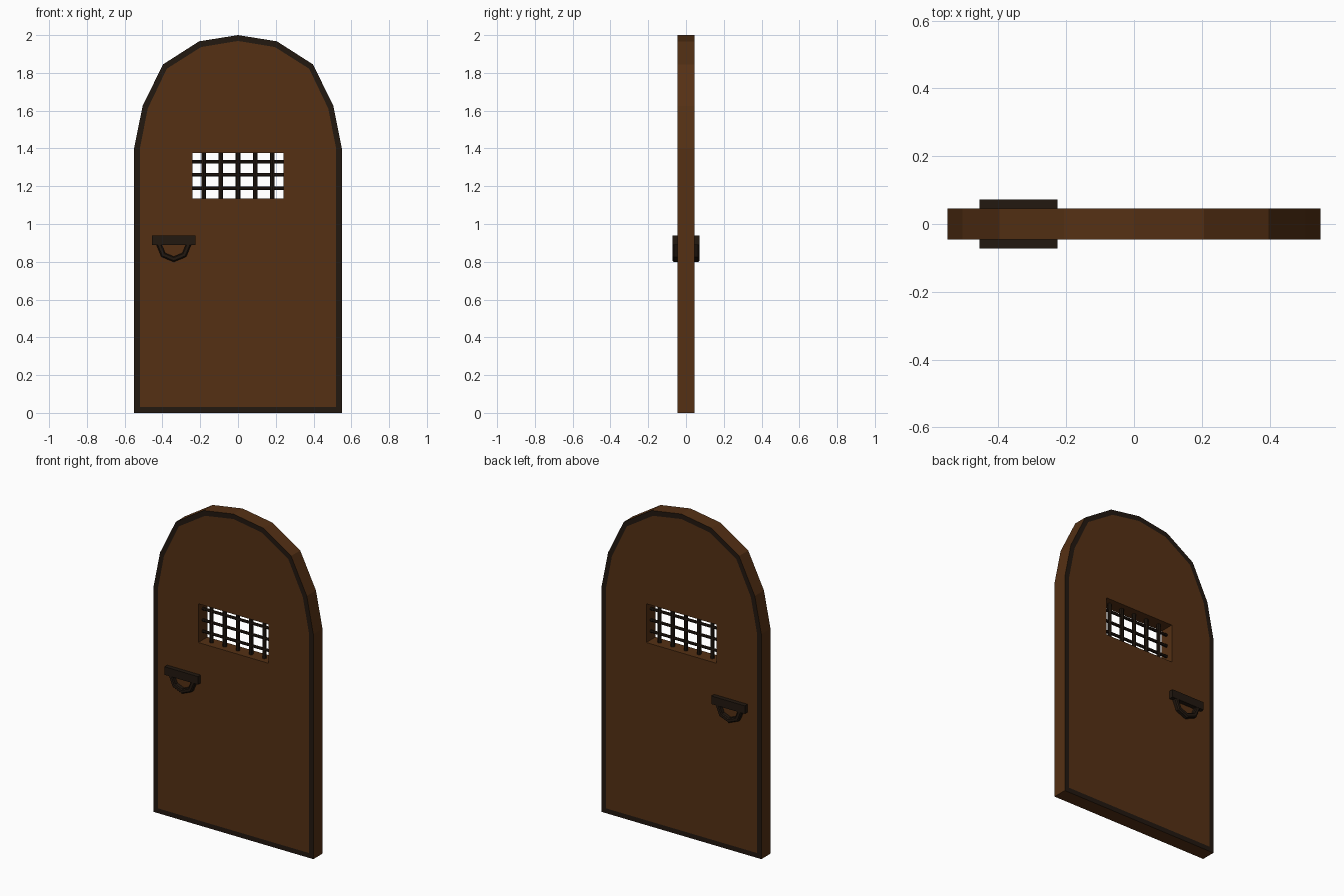
import bpy, bmesh, math

if "Cube" in bpy.data.objects:
    bpy.data.objects.remove(bpy.data.objects["Cube"])


def material(name, rgb):
    m = bpy.data.materials.new(name)
    m.diffuse_color = (*rgb, 1)
    m.use_nodes = True
    m.node_tree.nodes["Principled BSDF"].inputs["Base Color"].default_value = m.diffuse_color
    return m


WOOD = material("wood", (0.09, 0.03, 0.007))
IRON = material("iron", (0.016, 0.009, 0.005))
T = 0.045  # half thickness of the door


def finish(name, bm, mats):
    bmesh.ops.remove_doubles(bm, verts=bm.verts, dist=1e-5)
    bmesh.ops.recalc_face_normals(bm, faces=bm.faces)
    me = bpy.data.meshes.new(name)
    bm.to_mesh(me)
    bm.free()
    for m in mats:
        me.materials.append(m)
    ob = bpy.data.objects.new(name, me)
    bpy.context.collection.objects.link(ob)
    return ob


def face(bm, pts, mat=0):
    f = bm.faces.new([bm.verts.new(p) for p in pts])
    f.material_index = mat


# Arched door leaf: half outlines (x, z) reflected to all four quadrants
outer = [(0, 0), (0.55, 0), (0.55, 1.40), (0.505, 1.625), (0.397, 1.845), (0.206, 1.967), (0, 2.0)]
inner = [(0, 0.03), (0.52, 0.03), (0.52, 1.397), (0.478, 1.611), (0.377, 1.822), (0.195, 1.937), (0, 1.969)]
window = [(0, 1.377), (0.242, 1.377), (0.242, 1.136), (0, 1.136)]

bm = bmesh.new()
for sx in (-1, 1):
    for sy in (-1, 1):
        def P(p, y=T):
            return (sx * p[0], sy * y, p[1])
        face(bm, [P(p) for p in inner + window])
        for i in range(len(outer) - 1):
            face(bm, [P(outer[i]), P(outer[i + 1]), P(inner[i + 1]), P(inner[i])], 1)
    # edge of the door and reveal of the window
    for loop in (outer, window):
        for a, b in zip(loop, loop[1:]):
            face(bm, [(sx * a[0], -T, a[1]), (sx * b[0], -T, b[1]),
                      (sx * b[0], T, b[1]), (sx * a[0], T, a[1])])
finish("door_leaf", bm, [WOOD, IRON])


# Window grille bars
def bar(name, loc, length, radius, rot):
    bpy.ops.mesh.primitive_cylinder_add(vertices=8, radius=radius, depth=length,
                                        location=loc, rotation=rot)
    ob = bpy.context.object
    ob.name = name
    ob.data.materials.append(IRON)


for i in range(5):
    bar("vertical_bar", ((i - 2) * 0.091, 0, 1.2565), 0.25, 0.012, (0, 0, 0))
for i in range(3):
    bar("horizontal_bar", (0, 0, 1.19 + i * 0.07), 0.49, 0.009, (0, math.pi / 2, 0))

# Handles on both sides: a plate with a half ring below it
CX, ZT = -0.34, 0.892
section = [(0.064, T), (0.064, 0.066), (0.07, 0.071), (0.086, 0.071), (0.093, 0.064), (0.093, T)]
for side, s in (("front", -1), ("back", 1)):
    bpy.ops.mesh.primitive_cube_add(size=1, location=(CX, s * 0.0575, 0.9135))
    plate = bpy.context.object
    plate.name = side + "_handle_plate"
    plate.scale = (0.23, 0.029, 0.05)
    plate.data.materials.append(IRON)

    bm = bmesh.new()
    rings = []
    for k in range(5):
        a = math.pi * k / 4
        rings.append([bm.verts.new((CX + r * math.cos(a), s * y, ZT - r * math.sin(a)))
                      for r, y in section])
    n = len(section)
    for p, q in zip(rings, rings[1:]):
        for j in range(n):
            bm.faces.new((p[j], p[(j + 1) % n], q[(j + 1) % n], q[j]))
    bm.faces.new(rings[0])
    bm.faces.new(rings[-1])
    finish(side + "_handle_ring", bm, [IRON])
